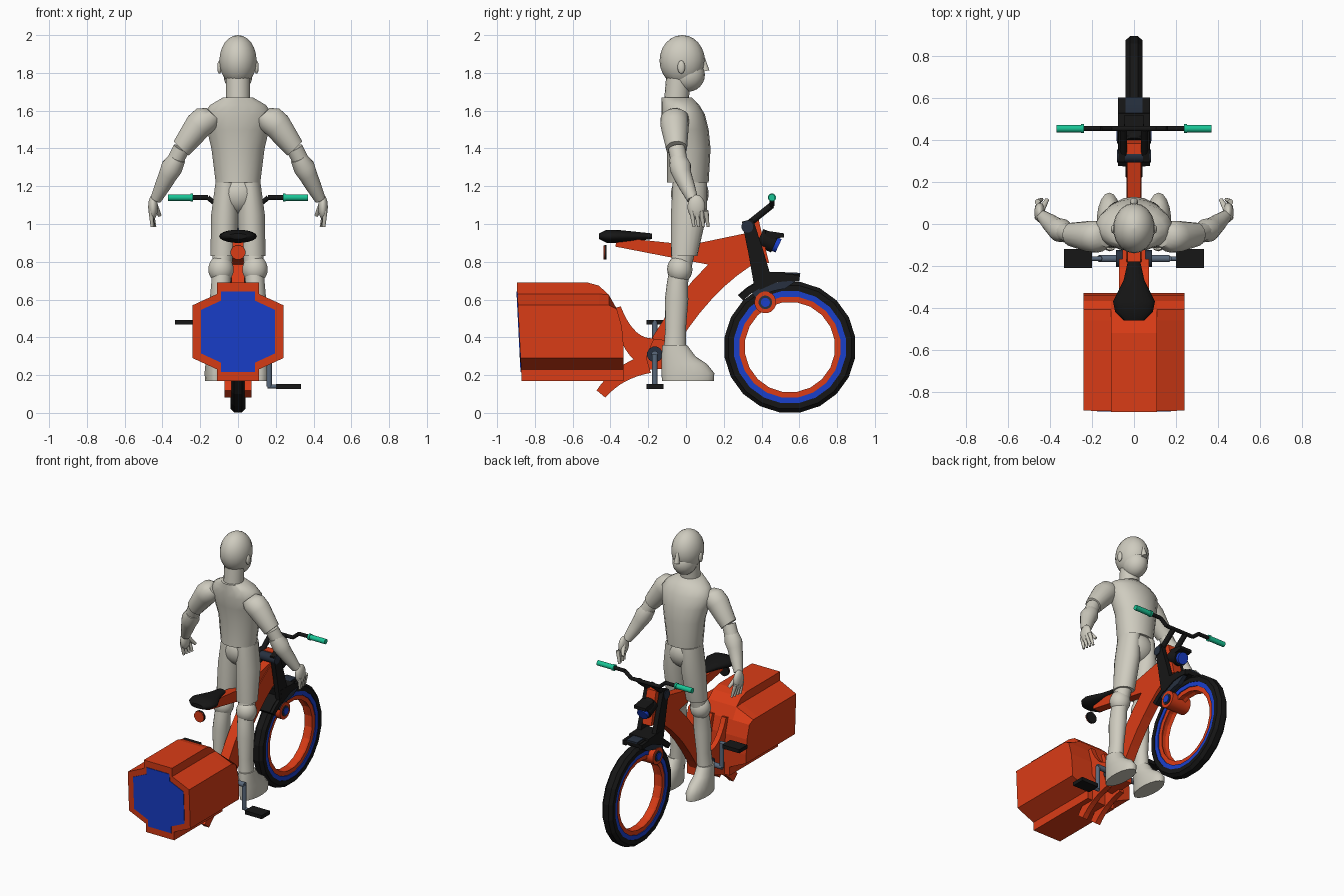
import bpy, bmesh
from math import sin, cos, pi, radians
from mathutils import Vector

if "Cube" in bpy.data.objects:
    bpy.data.objects.remove(bpy.data.objects["Cube"], do_unlink=True)


def material(name, red, green, blue):
    mat = bpy.data.materials.new(name)
    mat.use_nodes = True
    mat.diffuse_color = (red, green, blue, 1)
    mat.node_tree.nodes["Principled BSDF"].inputs["Base Color"].default_value = mat.diffuse_color
    return mat


ORANGE = material("orange paint", .7, .045, .008)
BLUE = material("blue", .01, .05, .6)
BLACK = material("black rubber", .008, .008, .008)
SLATE = material("dark slate", .02, .03, .05)
STEEL = material("steel", .1, .14, .2)
TEAL = material("teal grip", .01, .55, .3)
GREY = material("warm grey", .62, .6, .52)


# Shape helpers
def skin(name, rings, mat, closed=False, mirror=False, smooth=False):
    """Bridge matching rings of points and cap the ends unless closed."""
    bm = bmesh.new()
    rows = [[bm.verts.new(point) for point in ring] for ring in rings]
    following = rows[1:] + rows[:1] if closed else rows[1:]
    for row, after in zip(rows, following):
        for i in range(len(row)):
            bm.faces.new((row[i - 1], row[i], after[i], after[i - 1]))
    if not closed:
        bm.faces.new(rows[0])
        bm.faces.new(rows[-1])
    bmesh.ops.recalc_face_normals(bm, faces=bm.faces)
    mesh = bpy.data.meshes.new(name)
    bm.to_mesh(mesh)
    bm.free()
    mesh.materials.append(mat)
    part = bpy.data.objects.new(name, mesh)
    bpy.context.collection.objects.link(part)
    if smooth:
        bpy.ops.object.select_all(action='DESELECT')
        bpy.context.view_layer.objects.active = part
        part.select_set(True)
        bpy.ops.object.shade_smooth_by_angle(angle=radians(50))
    if mirror:
        part.modifiers.new("Mirror", 'MIRROR').use_mirror_merge = False


def turns(count):
    return [2 * pi * (i + .5) / count for i in range(count)]


def loft(name, stations, mat, axis=(0, 0, 1), sides=18, mirror=False):
    """Smooth body through ellipses (centre, half width, half depth)."""
    along = Vector(axis).normalized()
    across = along.cross((1, 0, 0) if abs(along.y) > .8 else (0, 1, 0)).normalized()
    depth = along.cross(across)
    rings = [[Vector(centre) + across * a * cos(t) + depth * b * sin(t) for t in turns(sides)]
             for centre, a, b in stations]
    skin(name, rings, mat, mirror=mirror, smooth=True)


def limb(name, joints, radii, mat, sides=12, mirror=True):
    axis = Vector(joints[-1]) - Vector(joints[0])
    loft(name, [(j, r, r) for j, r in zip(joints, radii)], mat, axis, sides, mirror)


def rod(name, start, end, radius, mat, mirror=False, sides=12):
    limb(name, (start, end), (radius, radius), mat, sides, mirror)


def ball(name, centre, radii, mat, mirror=False):
    x, y, z = centre
    width, depth, height = radii
    stations = []
    for i in range(13):
        t = pi * (i + .1) / 12.2
        stations.append(((x, y, z - height * cos(t)), width * sin(t), depth * sin(t)))
    loft(name, stations, mat, mirror=mirror)


def slab(name, outline, inner, outer, mat, mirror=False):
    """Side outline of (y, z) points given thickness in x."""
    skin(name, [[(x, y, z) for y, z in outline] for x in (inner, outer)], mat, mirror=mirror)


def bend(start, control, end, steps=8):
    points = [Vector(p) for p in (start, control, end)]
    return [points[0].lerp(points[1], i / steps).lerp(points[1].lerp(points[2], i / steps), i / steps)
            for i in range(steps + 1)]


def beam(name, path, first, last, inner, outer, mat, mirror=False):
    """Flat bar along a side path, tapering between two widths."""
    path = [Vector(p) for p in path]
    upper, lower = [], []
    for i, point in enumerate(path):
        run = (path[min(i + 1, len(path) - 1)] - path[max(i - 1, 0)]).normalized()
        half = (first + (last - first) * i / (len(path) - 1)) / 2
        side = Vector((-run.y, run.x)) * half
        upper.append(point + side)
        lower.append(point - side)
    slab(name, upper + lower[::-1], inner, outer, mat, mirror)


# Hubless front wheel
AXLE_Y, AXLE_Z, TYRE = .55, .348, .35


def around(radius, angle):
    return AXLE_Y + radius * cos(angle), AXLE_Z + radius * sin(angle)


def hoop(name, profile, mat):
    """Revolve half a (radius, x) profile, mirrored, about the axle."""
    full = profile + [(r, -x) for r, x in reversed(profile)]
    skin(name, [[(x, *around(r, t)) for r, x in full] for t in turns(20)], mat, closed=True)


hoop("tyre", [(TYRE, .02), (.33, .04), (.3, .04)], BLACK)
hoop("rim_band", [(.3, .036), (.27, .036)], BLUE)
hoop("inner_rim", [(.273, .03), (.24, .03), (.25, .01)], ORANGE)
for name, reach, radius, mat in [("wheel_carrier", .075, .058, ORANGE),
                                 ("carrier_ring", .08, .036, SLATE),
                                 ("carrier_cap", .084, .024, BLUE)]:
    rod(name, (-reach, .42, .585), (reach, .42, .585), radius, mat, sides=16)


# Fork and mudguard
def arc(radius, start, end):
    return [around(radius, radians(start + (end - start) * i / 6)) for i in range(7)]


beam("fork_blade", [(.325, 1.02), (.37, .85), (.41, .68)], .06, .1, .043, .075, BLACK, mirror=True)
slab("mudguard", arc(.36, 82, 135) + arc(.39, 135, 82), -.055, .055, BLACK)
slab("mudguard_edge", arc(.35, 82, 135) + arc(.385, 135, 82), .05, .076, BLACK, mirror=True)
slab("mudguard_lining", arc(.31, 95, 125) + arc(.35, 125, 85), .042, .07, SLATE, mirror=True)
slab("mudguard_tip", arc(.385, 82, 93) + arc(.396, 93, 82), -.04, .04, SLATE)
beam("mudguard_shoulder", [(.38, .7), (.53, .73)], .1, .03, -.076, .076, BLACK)
rod("fork_pivot", (-.08, .325, .985), (.08, .325, .985), .032, SLATE)

# Headlight
rod("headlight_housing", (0, .39, .93), (0, .47, .893), .05, BLACK)
rod("headlight_lens", (0, .46, .898), (0, .49, .884), .04, BLUE)
beam("headlight_hood", [(.42, .94), (.52, .94)], .05, .02, -.045, .045, BLACK)

# Handlebar
GRIP = .455, 1.14
CLAMP = .455, 1.1
rod("stem", (.05, .33, 1), (.05, *CLAMP), .018, BLACK, mirror=True)
rod("bar_centre", (-.11, *CLAMP), (.11, *CLAMP), .013, BLACK)
rod("bar_rise", (.11, *CLAMP), (.16, *GRIP), .013, BLACK, mirror=True)
rod("bar_end", (.16, *GRIP), (.25, *GRIP), .013, BLACK, mirror=True)
rod("grip", (.24, *GRIP), (.37, *GRIP), .018, TEAL, mirror=True)
rod("grip_collar", (.238, *GRIP), (.252, *GRIP), .022, TEAL, mirror=True)

# Frame
beam("head_tube", [(.36, 1.02), (.37, .79)], .05, .14, -.035, .035, ORANGE)
beam("down_tube", bend((.37, .88), (.07, .72), (-.17, .28)), .15, .13, -.035, .035, ORANGE)
beam("seat_beam", [(-.37, .905), (.2, .82)], .05, .1, -.03, .03, ORANGE)
beam("top_tube", [(.05, .875), (.34, .91)], .04, .09, -.03, .03, ORANGE)
beam("bracket_housing", [(-.26, .31), (-.09, .31)], .17, .15, -.055, .055, ORANGE)
beam("rear_hook", bend((-.36, .56), (-.32, .36), (-.2, .32)), .03, .16, .035, .072, ORANGE, mirror=True)
beam("rear_blade", bend((-.45, .1), (-.36, .22), (-.2, .26)), .06, .1, .035, .072, ORANGE, mirror=True)

# Saddle and tail light
loft("saddle", [((0, y, .935), a, b) for y, a, b in
                [(-.46, .015, .05), (-.42, .035, .09), (-.37, .035, .1), (-.27, .025, .05), (-.18, .015, .03)]],
     BLACK, axis=(0, 1, 0))
rod("tail_light_back", (0, -.42, .85), (0, -.432, .85), .04, BLACK)
rod("tail_light", (0, -.43, .85), (0, -.438, .85), .038, ORANGE)

# Cranks and pedals
CRANK_Y, CRANK_Z = -.165, .31
rod("crank_axle", (-.17, CRANK_Y, CRANK_Z), (.17, CRANK_Y, CRANK_Z), .018, STEEL)
rod("crank_disc", (.055, CRANK_Y, CRANK_Z), (.085, CRANK_Y, CRANK_Z), .042, SLATE, mirror=True)
for side, s in (("left", 1), ("right", -1)):
    z = CRANK_Z - s * .17
    rod(side + "_crank", (s * .165, CRANK_Y, CRANK_Z), (s * .165, CRANK_Y, z), .015, STEEL)
    rod(side + "_pedal_axle", (s * .155, CRANK_Y, z), (s * .22, CRANK_Y, z), .011, STEEL)
    beam(side + "_pedal", [(-.21, z), (-.12, z)], .026, .026, s * .2, s * .333, BLACK)

# Cargo box with a stepped section and a nose that curves down
BOX_MID, BOX_TOP = .43, .69


def section(scale):
    corners = [(.11, .26), (.11, .2), (.24, .14)]
    corners += [(x, -z) for x, z in reversed(corners)]
    corners += [(-x, z) for x, z in reversed(corners)]
    return [(x * scale, BOX_MID + z * scale) for x, z in corners]


def box_end(scale, shift):
    return [(x, (BOX_TOP - z) * .05 - .896 + shift, z) for x, z in section(scale)]


box = [box_end(1, 0)]
for i in range(6):
    t = radians(18 * i)
    roof = .35 + (BOX_TOP - .35) * cos(t)
    box.append([(x, -.52 + .19 * sin(t), min(z, roof)) for x, z in section(1)])
skin("cargo_box", box, ORANGE)
skin("box_panel", [box_end(.82, .003), box_end(.82, -.004)], BLUE)

# Standing figure: head
ball("head", (0, -.02, 1.865), (.1, .12, .135), GREY)
ball("jaw", (0, .01, 1.79), (.078, .09, .09), GREY)
limb("nose", [(0, .09, 1.88), (0, .105, 1.81)], [.01, .02], GREY, mirror=False)
ball("ear", (.098, -.025, 1.83), (.012, .02, .035), GREY, mirror=True)
rod("neck", (0, -.055, 1.6), (0, -.04, 1.78), .065, GREY, sides=18)


# Clothed body and legs
def upright(name, rows, mirror=True):
    loft(name, [((x, y, z), a, b) for x, y, z, a, b in rows], GREY, mirror=mirror)


upright("shirt", [(0, .01, 1.22, .12, .11), (0, .015, 1.4, .143, .115), (0, 0, 1.5, .167, .12),
                  (0, -.015, 1.58, .185, .115), (0, -.03, 1.63, .15, .1), (0, -.05, 1.67, .08, .08)],
        mirror=False)
ball("hips", (0, .02, 1.16), (.12, .1, .11), GREY)
upright("shorts", [(.06, .02, 1.22, .06, .09), (.07, .015, 1.05, .073, .095), (.077, -.01, .83, .07, .07)])
ball("knee_pad", (.09, -.033, .76), (.068, .067, .075), GREY, mirror=True)
upright("shin", [(.08, -.01, .86, .055, .06), (.09, -.045, .69, .052, .056), (.095, -.05, .6, .055, .062),
                 (.1, -.055, .45, .045, .055), (.11, -.06, .3, .05, .06)])
upright("shoe", [(.118, .01, .17, .057, .137), (.118, .01, .21, .06, .14), (.117, -.01, .26, .056, .12),
                 (.115, -.04, .3, .053, .09), (.112, -.06, .36, .05, .065)])

# Arms and hands
SLEEVE, ELBOW, WRIST = (.3, -.05, 1.4), (.35, -.03, 1.3), (.435, .035, 1.13)
limb("sleeve", [(.13, -.06, 1.58), (.165, -.06, 1.56), (.21, -.06, 1.52), SLEEVE],
     [.05, .075, .075, .056], GREY, sides=18)
limb("upper_arm", [SLEEVE, ELBOW], [.046, .045], GREY)
limb("forearm", [(.32, -.045, 1.35), ELBOW, (.37, -.02, 1.26), (.4, .005, 1.2), WRIST],
     [.045, .058, .05, .042, .03], GREY, sides=18)
ball("palm", (.45, .055, 1.09), (.026, .047, .065), GREY, mirror=True)
for i in range(4):
    y = .03 + i * .025
    limb("finger", [(.46, y, 1.07), (.455 - i * .005, y + .012, .985)], [.014, .008], GREY)
limb("thumb", [(.44, .07, 1.1), (.415, .115, 1.045)], [.016, .01], GREY)
